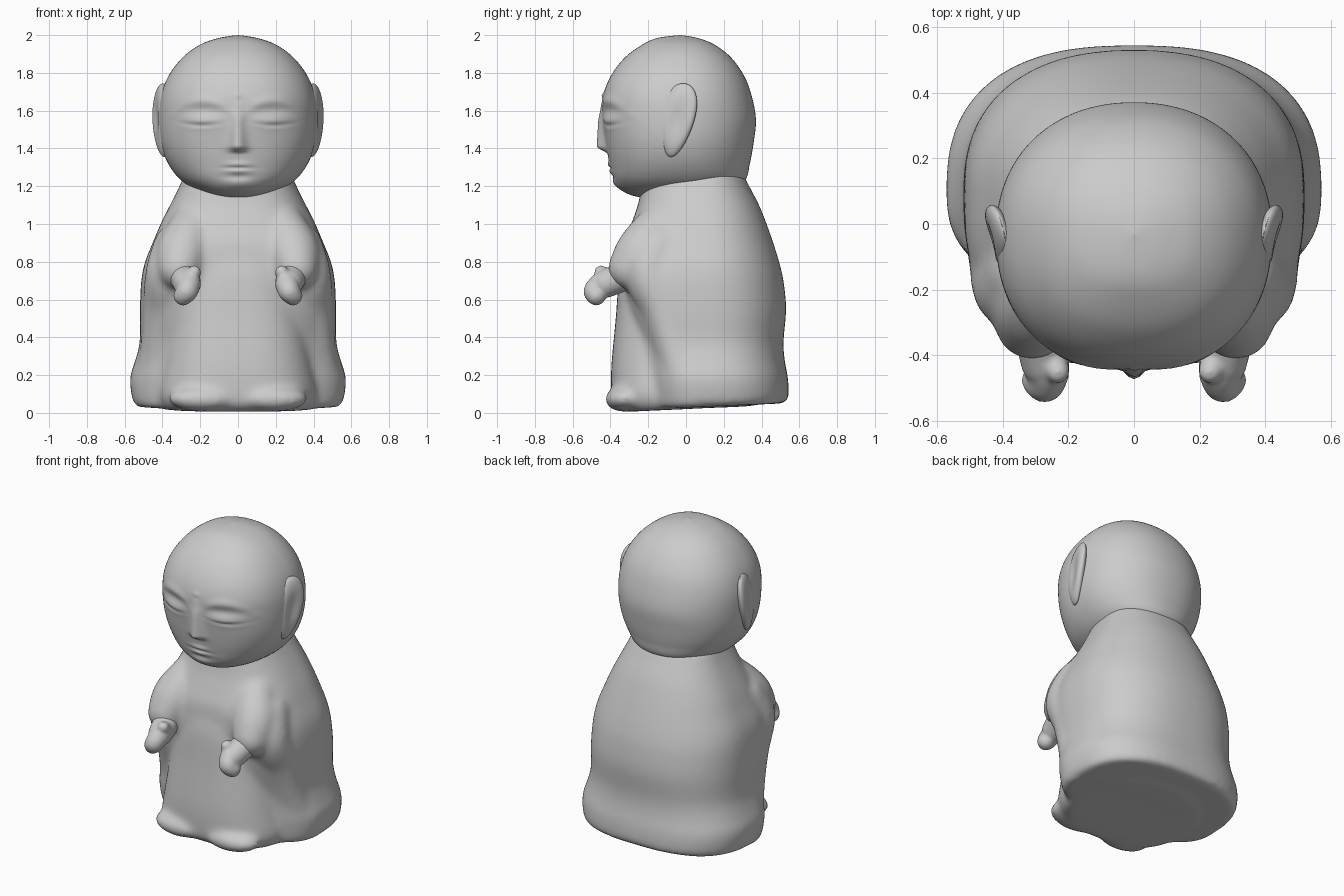
import bpy, bmesh, math
from mathutils import Matrix

if "Cube" in bpy.data.objects:
    bpy.data.objects.remove(bpy.data.objects["Cube"])


def finish(name, bm, voxel=0, smooth=0):
    bmesh.ops.recalc_face_normals(bm, faces=bm.faces)
    for f in bm.faces:
        f.smooth = True
    me = bpy.data.meshes.new(name)
    bm.to_mesh(me)
    bm.free()
    ob = bpy.data.objects.new(name, me)
    bpy.context.collection.objects.link(ob)
    if voxel:
        m = ob.modifiers.new("fuse", 'REMESH')
        m.mode = 'VOXEL'
        m.voxel_size = voxel
        m.use_smooth_shade = True
    if smooth:
        m = ob.modifiers.new("soften", 'SMOOTH')
        m.factor = 0.5
        m.iterations = smooth
    return ob


def spline(pts, steps):
    """Catmull-Rom through tuples of any size."""
    out = []
    for i in range(len(pts) - 1):
        p0, p1, p2, p3 = (pts[max(i - 1, 0)], pts[i], pts[i + 1],
                          pts[min(i + 2, len(pts) - 1)])
        for s in range(steps):
            t = s / steps
            out.append([0.5 * (2 * b + (c - a) * t + (2 * a - 5 * b + 4 * c - d) * t * t
                               + (3 * b - a - 3 * c + d) * t ** 3)
                        for a, b, c, d in zip(p0, p1, p2, p3)])
    out.append(list(pts[-1]))
    return out


def loft(bm, profile, cy, n_front, n_back, segs=96, steps=8, detail=None):
    """Rings of superellipses; profile rows are (z, half width, front y, back y).
    n_front and n_back map height to the roundness of each half."""
    rings = []
    for z, hw, yf, yb in spline(profile, steps):
        ring = []
        for k in range(segs):
            a = 2 * math.pi * k / segs
            c, s = math.cos(a), math.sin(a)
            n = n_back(z) if s > 0 else n_front(z)
            r = (abs(c) ** n + abs(s) ** n) ** (-1 / n)
            x = hw * r * c
            y = cy + r * s * ((yb - cy) if s > 0 else (cy - yf))
            if detail and s < 0:
                y -= detail(x, z) * min(1, -s * 2)
            ring.append(bm.verts.new((x, y, z)))
        rings.append(ring)
    for a, b in zip(rings, rings[1:]):
        for k in range(segs):
            j = (k + 1) % segs
            bm.faces.new((a[k], a[j], b[j], b[k]))
    bm.faces.new(rings[0])
    bm.faces.new(rings[-1])


def limb(bm, pts, side):
    """Chain of overlapping balls through (x, y, z, radius)."""
    for x, y, z, r in spline(pts, 6):
        bmesh.ops.create_icosphere(bm, subdivisions=3, radius=r,
                                   matrix=Matrix.Translation((side * x, y, z)))


def g(d, s):
    return math.exp(-(d / s) ** 2)


def clamp(v):
    return max(0.0, min(1.0, v))


def face(x, z):
    """Forward relief of the face."""
    ax = abs(x)
    t = clamp((1.66 - z) / 0.25)
    d = 0.05 * t * clamp((z - 1.375) / 0.03) * g(ax, 0.022 + 0.02 * t)      # nose
    d += 0.008 * g(z - 1.655 + 3 * (ax - 0.19) ** 2, 0.028) * g(ax - 0.19, 0.16)  # brow
    d -= 0.009 * g(z - 1.60, 0.03) * g(ax - 0.18, 0.12)                     # socket
    d += 0.011 * g(z - 1.545, 0.035) * g(ax - 0.19, 0.09)                   # eyelid
    d -= 0.011 * g(z - 1.523 - (ax - 0.19) ** 2, 0.009) * g(ax - 0.2, 0.09)  # eye slit
    d += 0.010 * g(z - 1.315, 0.016) * g(ax, 0.06)                          # lips
    d += 0.010 * g(z - 1.28, 0.016) * g(ax, 0.055)
    d -= 0.008 * g(z - 1.297, 0.008) * g(ax, 0.07)
    d -= 0.006 * g(z - 1.25, 0.018) * g(ax, 0.08)
    d += 0.012 * g(z - 1.21, 0.035) * g(ax, 0.08)                           # chin
    d += 0.008 * g(z - 1.68, 0.015) * g(ax, 0.015)                          # forehead dot
    return d


# head
bm = bmesh.new()
loft(bm, [(2.0, .004, -.034, -.026), (1.985, .1, -.15, .06), (1.95, .2, -.23, .15),
          (1.88, .295, -.325, .24), (1.78, .37, -.40, .31), (1.67, .41, -.44, .35),
          (1.55, .42, -.44, .37), (1.43, .41, -.425, .358), (1.32, .37, -.405, .338),
          (1.23, .30, -.38, .31), (1.17, .2, -.325, .2), (1.14, .1, -.23, .1),
          (1.132, .004, -.034, -.026)],
     -0.03, lambda z: 2.3, lambda z: 2.15, segs=160, steps=12, detail=face)
finish("head", bm)

# ears: egg-shaped shells with a sunken middle, flaring to the back
for side in (1, -1):
    bm = bmesh.new()
    bmesh.ops.create_uvsphere(bm, u_segments=48, v_segments=32, radius=1)
    for v in bm.verts:
        x, y, z = v.co
        px = x * 0.045 - (0.028 * g(math.hypot(y, z), 0.6) if x > 0 else 0)
        v.co = (side * (0.41 + px + 0.025 * y * (1 + 0.2 * z) - 0.015 * z * z + 0.004 * z),
                y * (0.092 + 0.022 * z) - 0.047 + 0.032 * z, 1.55 + 0.195 * z)
    finish("ear", bm)

# body: cloak, inner robe, sleeves and feet fused together
bm = bmesh.new()
loft(bm, [(.028, .535, -.20, .525), (.06, .557, -.21, .543), (.18, .572, -.22, .54),
          (.28, .543, -.235, .522), (.38, .52, -.26, .516), (.55, .519, -.31, .53),
          (.7, .512, -.335, .516), (.8, .492, -.335, .493), (.9, .452, -.325, .462),
          (1.0, .41, -.29, .427), (1.1, .36, -.255, .387), (1.2, .31, -.235, .335),
          (1.27, .28, -.22, .30)],
     0.1, lambda z: 2.5 + 0.7 * g(z - 0.65, 0.35), lambda z: 2.6 - 0.4 * clamp(z / 0.8))
loft(bm, [(.02, .39, -.34, .35), (.06, .42, -.385, .38), (.12, .43, -.395, .38),
          (.25, .405, -.395, .35), (.5, .365, -.372, .3), (.75, .33, -.35, .3),
          (.95, .28, -.295, .28), (1.1, .26, -.25, .25), (1.2, .24, -.235, .2)],
     0.0, lambda z: 2.7, lambda z: 2.3)
for side in (1, -1):
    # sleeve running down to the wrist, then the hanging cloth
    limb(bm, [(.22, -.09, 1.04, .105), (.25, -.165, .95, .13), (.29, -.23, .85, .145),
              (.31, -.30, .765, .115)], side)
    limb(bm, [(.33, -.14, .88, .12), (.355, -.19, .74, .137), (.375, -.11, .56, .13),
              (.40, -.05, .35, .118), (.44, .01, .16, .115)], side)
    bmesh.ops.create_uvsphere(bm, u_segments=32, v_segments=16, radius=1,
                              matrix=Matrix.Translation((side * .18, -.32, .085))
                              @ Matrix.Diagonal((.19, .11, .065, 1)))
# the underside rises slightly to the back
for v in bm.verts:
    v.co.z += 0.05 * v.co.y * clamp(1 - v.co.z / 0.2)
finish("robe", bm, voxel=0.016, smooth=20)

# hands: palm, curled fingers and thumb
for side in (1, -1):
    bm = bmesh.new()
    limb(bm, [(.285, -.34, .72, .08), (.27, -.42, .685, .075)], side)
    limb(bm, [(.26, -.45, .68, .064), (.27, -.485, .645, .058), (.29, -.475, .62, .052)], side)
    limb(bm, [(.25, -.41, .715, .048), (.232, -.45, .745, .036)], side)
    finish("hand", bm, voxel=0.01, smooth=6)
